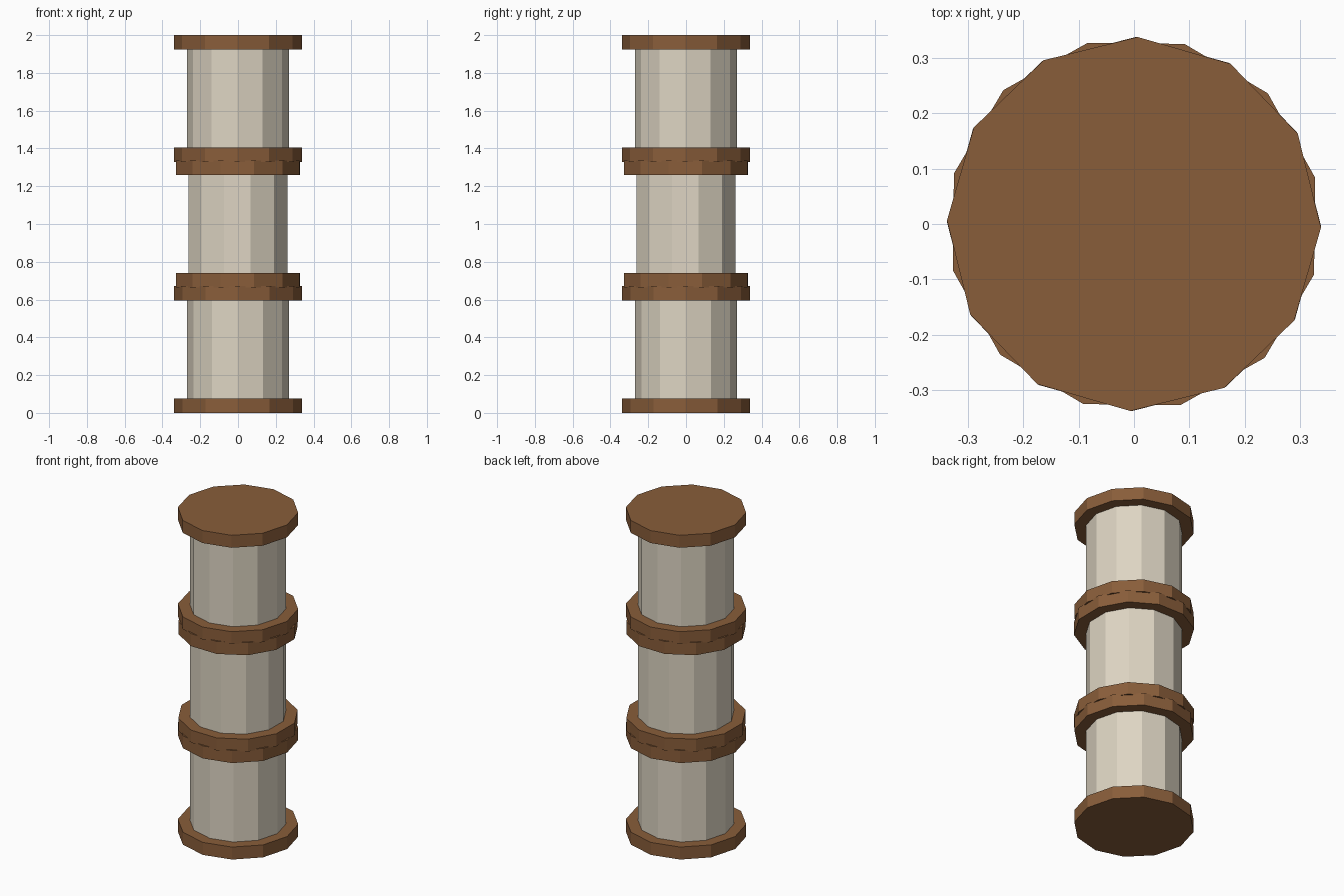
import bpy
import math

if "Cube" in bpy.data.objects:
    bpy.data.objects.remove(bpy.data.objects["Cube"])

SIDES = 12
UNIT_H, CAP_H, STEP = 0.672, 0.077, 0.664
CAP_R, DRUM_R = 0.338, 0.271


def material(name, rgb):
    m = bpy.data.materials.new(name)
    m.diffuse_color = (*rgb, 1.0)
    m.use_nodes = True
    m.node_tree.nodes["Principled BSDF"].inputs["Base Color"].default_value = m.diffuse_color
    return m


wood = material("brown wood", (0.25, 0.11, 0.042))
thread = material("cream thread", (0.73, 0.665, 0.545))


def prism(name, radius, z0, z1, turn, mat):
    bpy.ops.mesh.primitive_cylinder_add(
        vertices=SIDES, radius=radius, depth=z1 - z0,
        location=(0, 0, (z0 + z1) / 2), rotation=(0, 0, math.radians(turn)))
    ob = bpy.context.object
    ob.name = name
    ob.data.materials.append(mat)


# three stacked spools, the middle one turned by half a facet
for i, (label, turn) in enumerate((("lower", -0.6), ("middle", 14.3), ("upper", -1.1))):
    z = i * STEP
    top = z + UNIT_H
    prism(label + "_bottom_rim", CAP_R, z, z + CAP_H, turn, wood)
    prism(label + "_drum", DRUM_R, z + CAP_H, top - CAP_H, turn, thread)
    prism(label + "_top_rim", CAP_R, top - CAP_H, top, turn, wood)
